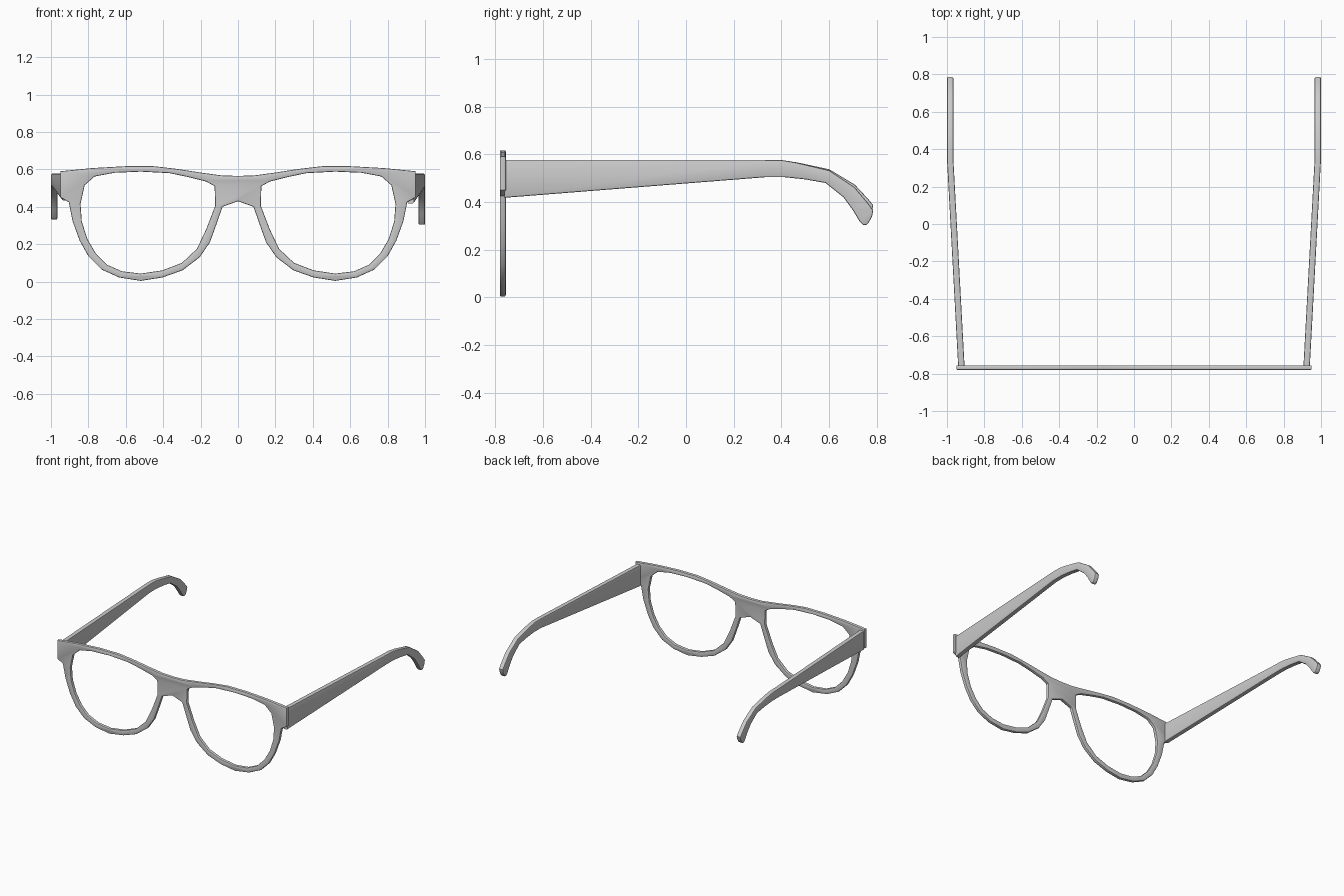
import bpy, bmesh, math

if "Cube" in bpy.data.objects:
    bpy.data.objects.remove(bpy.data.objects["Cube"])

YF, DEPTH, BEV = -0.768, 0.0125, 0.006   # front centre, half depth, edge rounding


def clean_smooth(ob, angle=40):
    bm = bmesh.new()
    bm.from_mesh(ob.data)
    bmesh.ops.remove_doubles(bm, verts=bm.verts, dist=0.0004)
    bmesh.ops.recalc_face_normals(bm, faces=bm.faces)
    bm.to_mesh(ob.data)
    bm.free()
    bpy.ops.object.select_all(action='DESELECT')
    ob.select_set(True)
    bpy.context.view_layer.objects.active = ob
    bpy.ops.object.shade_smooth_by_angle(angle=math.radians(angle))


# Front frame: half outline (right half, top centre round to bridge underside)
outer = [(0, .565), (.09, .568), (.2, .583), (.33, .603), (.45, .617), (.6, .617),
         (.78, .607), (.95, .59), (.95, .45), (.905, .425), (.885, .325), (.847, .22),
         (.80, .135), (.73, .065), (.635, .022), (.52, .004), (.405, .022), (.297, .06),
         (.205, .13), (.15, .21), (.115, .307), (.083, .40), (0, .43)]
# Lens opening
lens = [(.52, .588), (.66, .582), (.767, .562), (.82, .515), (.842, .415), (.835, .32),
        (.805, .227), (.76, .15), (.70, .09), (.62, .055), (.52, .043), (.405, .06),
        (.30, .10), (.22, .175), (.17, .28), (.122, .405), (.125, .51), (.17, .535),
        (.27, .56), (.367, .58)]
loops = [outer + [(-x, z) for x, z in outer[-2:0:-1]],
         lens, [(-x, z) for x, z in lens]]

cu = bpy.data.curves.new("front_frame", 'CURVE')
cu.dimensions = '2D'
cu.fill_mode = 'BOTH'
cu.extrude = DEPTH - BEV
cu.bevel_depth = BEV
cu.bevel_resolution = 1
cu.offset = -BEV
for pts in loops:
    sp = cu.splines.new('POLY')
    sp.points.add(len(pts) - 1)
    for p, (x, z) in zip(sp.points, pts):
        p.co = (x, z, 0, 1)
    sp.use_cyclic_u = True
frame = bpy.data.objects.new("front_frame", cu)
bpy.context.collection.objects.link(frame)
frame.location.y = YF
frame.rotation_euler.x = math.pi / 2
bpy.context.view_layer.objects.active = frame
frame.select_set(True)
bpy.ops.object.convert(target='MESH')
clean_smooth(bpy.context.view_layer.objects.active)

# Temples: stations of (top y, top z, bottom y, bottom z) from hinge to ear tip
stations = [(-.76, .577, -.76, .418), (.33, .577, .33, .504), (.40, .576, .415, .504),
            (.465, .565, .50, .495), (.60, .533, .585, .48), (.707, .462, .66, .42),
            (.765, .393, .70, .365), (.785, .365, .728, .318), (.78, .34, .742, .304),
            (.765, .312, .755, .304)]


def temple(name, side, zscale):
    bm = bmesh.new()

    def vert(y, z, inset):
        x = 1.0 - .06 * max(0, (.35 - y) / 1.11) - inset
        return bm.verts.new((side * x, y, .577 + (z - .577) * zscale))

    rings = []
    for ty, tz, by, bz in stations:
        rings.append([vert(ty, tz, 0), vert(ty, tz, .034),
                      vert(by, bz, .034), vert(by, bz, 0)])
    for a, b in zip(rings, rings[1:]):
        for i in range(4):
            j = (i + 1) % 4
            bm.faces.new((a[i], a[j], b[j], b[i]))
    bm.faces.new(rings[0])
    bm.faces.new(rings[-1])
    bmesh.ops.recalc_face_normals(bm, faces=bm.faces)
    # soften the long edges
    long_edges = [e for e in bm.edges if len(e.link_faces) == 2
                  and e.calc_face_angle() > math.radians(70)
                  and abs(e.verts[0].co.y - e.verts[1].co.y) > .005]
    bmesh.ops.bevel(bm, geom=long_edges, offset=.006, segments=2, profile=.5,
                    affect='EDGES', clamp_overlap=True)
    me = bpy.data.meshes.new(name)
    bm.to_mesh(me)
    bm.free()
    ob = bpy.data.objects.new(name, me)
    bpy.context.collection.objects.link(ob)
    clean_smooth(ob)


temple("right_temple", 1, 1.0)
temple("left_temple", -1, 0.9)
